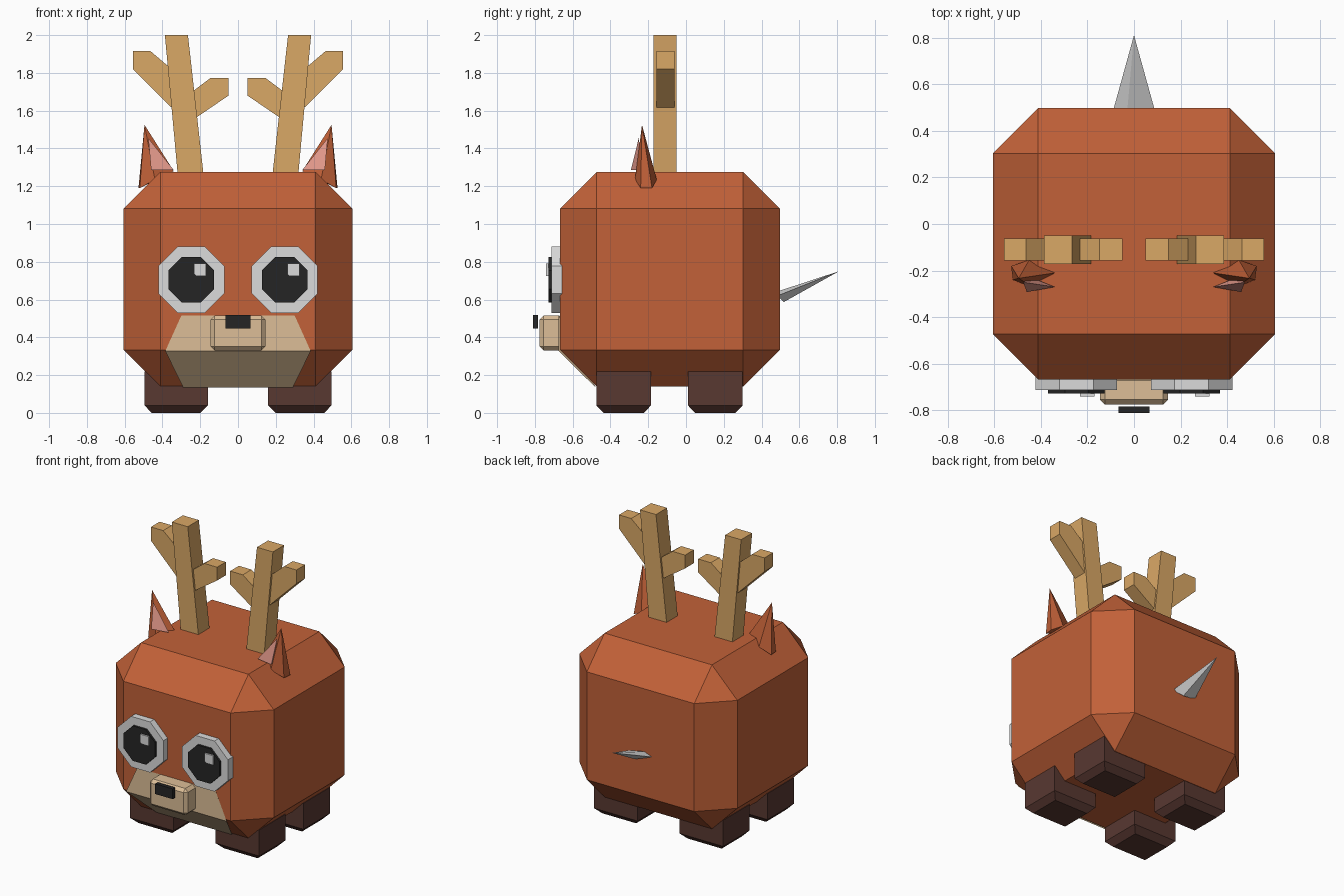
import bpy, bmesh, math

if "Cube" in bpy.data.objects:
    bpy.data.objects.remove(bpy.data.objects["Cube"])


def paint(name, r, g, b):
    """Flat material from sRGB 0-255 values."""
    lin = [((c / 255 + 0.055) / 1.055) ** 2.4 for c in (r, g, b)]
    m = bpy.data.materials.new(name)
    m.diffuse_color = (*lin, 1)
    m.use_nodes = True
    m.node_tree.nodes["Principled BSDF"].inputs["Base Color"].default_value = m.diffuse_color
    return m


FUR = paint("russet fur", 194, 97, 56)
HOOF = paint("dark brown", 88, 56, 49)
TAN = paint("pale tan", 220, 190, 151)
HORN = paint("antler tan", 218, 168, 102)
WHITE = paint("off white", 219, 219, 219)
BLACK = paint("black", 37, 37, 37)
PINK = paint("ear pink", 226, 152, 138)


def finish(name, bm, mat):
    bmesh.ops.recalc_face_normals(bm, faces=bm.faces)
    me = bpy.data.meshes.new(name)
    bm.to_mesh(me)
    bm.free()
    me.materials.append(mat)
    ob = bpy.data.objects.new(name, me)
    bpy.context.collection.objects.link(ob)
    return ob


def hull(name, pts, mat, side=1):
    """Convex solid around points, mirrored in x when side is -1."""
    bm = bmesh.new()
    for x, y, z in pts:
        bm.verts.new((x * side, y, z))
    bmesh.ops.convex_hull(bm, input=bm.verts)
    bmesh.ops.dissolve_limit(bm, angle_limit=0.01, verts=bm.verts, edges=bm.edges)
    return finish(name, bm, mat)


def plate(name, outline, y0, y1, mat, side=1):
    """Convex x-z outline extruded along y."""
    return hull(name, [(x, y, z) for x, z in outline for y in (y0, y1)], mat, side)


def box(name, lo, hi, mat, bevel=0):
    bm = bmesh.new()
    bmesh.ops.create_cube(bm, size=1)
    for v in bm.verts:
        v.co = [(a + b) / 2 + c * (b - a) for a, b, c in zip(lo, hi, v.co)]
    if bevel:
        bmesh.ops.bevel(bm, geom=bm.edges[:], offset=bevel, segments=1,
                        affect='EDGES', profile=0.5)
    return finish(name, bm, mat)


def octagon(cx, cz, apothem):
    r = apothem / math.cos(math.pi / 8)
    return [(cx + r * math.cos((k + 0.5) * math.pi / 4),
             cz + r * math.sin((k + 0.5) * math.pi / 4)) for k in range(8)]


# Chamfered body
box("body", (-0.605, -0.667, 0.14), (0.605, 0.497, 1.275), FUR, 0.194)

# Muzzle patch wrapping over the lower front chamfer
hull("muzzle_patch", [(s * x, y, z) for s in (-1, 1) for x, y, z in
     ((0.30, -0.674, 0.515), (0.385, -0.674, 0.327), (0.29, -0.478, 0.134))], TAN)

# Snout and nose
box("snout", (-0.145, -0.775, 0.33), (0.145, -0.65, 0.515), TAN, 0.021)
box("nose", (-0.067, -0.81, 0.447), (0.067, -0.783, 0.518), BLACK)

# Tail spike
hull("tail", [(-0.09, 0.485, 0.62), (0.09, 0.485, 0.62), (0.03, 0.518, 0.587),
              (-0.03, 0.475, 0.64), (0, 0.81, 0.75)], WHITE)

for s, tag in ((1, "right"), (-1, "left")):
    # Legs with tapered soles
    for y0, y1, end in ((-0.475, -0.185, "front"), (0.01, 0.30, "back")):
        pts = [(x, y, z) for x in (0.16, 0.495) for y in (y0, y1) for z in (0.04, 0.22)]
        pts += [(x, y, 0) for x in (0.198, 0.457) for y in (y0 + 0.038, y1 - 0.038)]
        hull(f"{end}_leg_{tag}", pts, HOOF, s)

    # Eye, pupil and glint (glint sits on the same side of both eyes)
    cx = s * 0.247
    plate(f"eye_{tag}", octagon(cx, 0.705, 0.175), -0.713, -0.64, WHITE)
    plate(f"pupil_{tag}", octagon(cx, 0.705, 0.121), -0.728, -0.70, BLACK)
    plate(f"eye_glint_{tag}", [(cx + dx, z) for dx, z in
          ((0.025, 0.725), (0.078, 0.725), (0.078, 0.79), (0.015, 0.79), (0.015, 0.735))],
          -0.74, -0.72, WHITE)

    # Antler trunk with an outer and an inner branch
    plate(f"antler_{tag}", [(0.181, 1.25), (0.318, 1.25), (0.387, 2.0), (0.265, 2.0)],
          -0.171, -0.05, HORN, s)
    plate(f"antler_outer_branch_{tag}", [(0.463, 1.915), (0.557, 1.915), (0.557, 1.82),
          (0.32, 1.585), (0.32, 1.793)], -0.157, -0.062, HORN, s)
    plate(f"antler_inner_branch_{tag}", [(0.147, 1.772), (0.05, 1.772), (0.05, 1.68),
          (0.27, 1.53), (0.27, 1.68)], -0.157, -0.062, HORN, s)

    # Ear with pink inner wedge
    hull(f"ear_{tag}", [(0.495, -0.233, 1.525), (0.527, -0.18, 1.19), (0.52, -0.24, 1.19),
         (0.44, -0.27, 1.235), (0.45, -0.155, 1.235), (0.34, -0.21, 1.28)], FUR, s)
    hull(f"inner_ear_{tag}", [(0.34, -0.27, 1.285), (0.46, -0.292, 1.285),
         (0.475, -0.25, 1.455), (0.44, -0.23, 1.29)], PINK, s)
